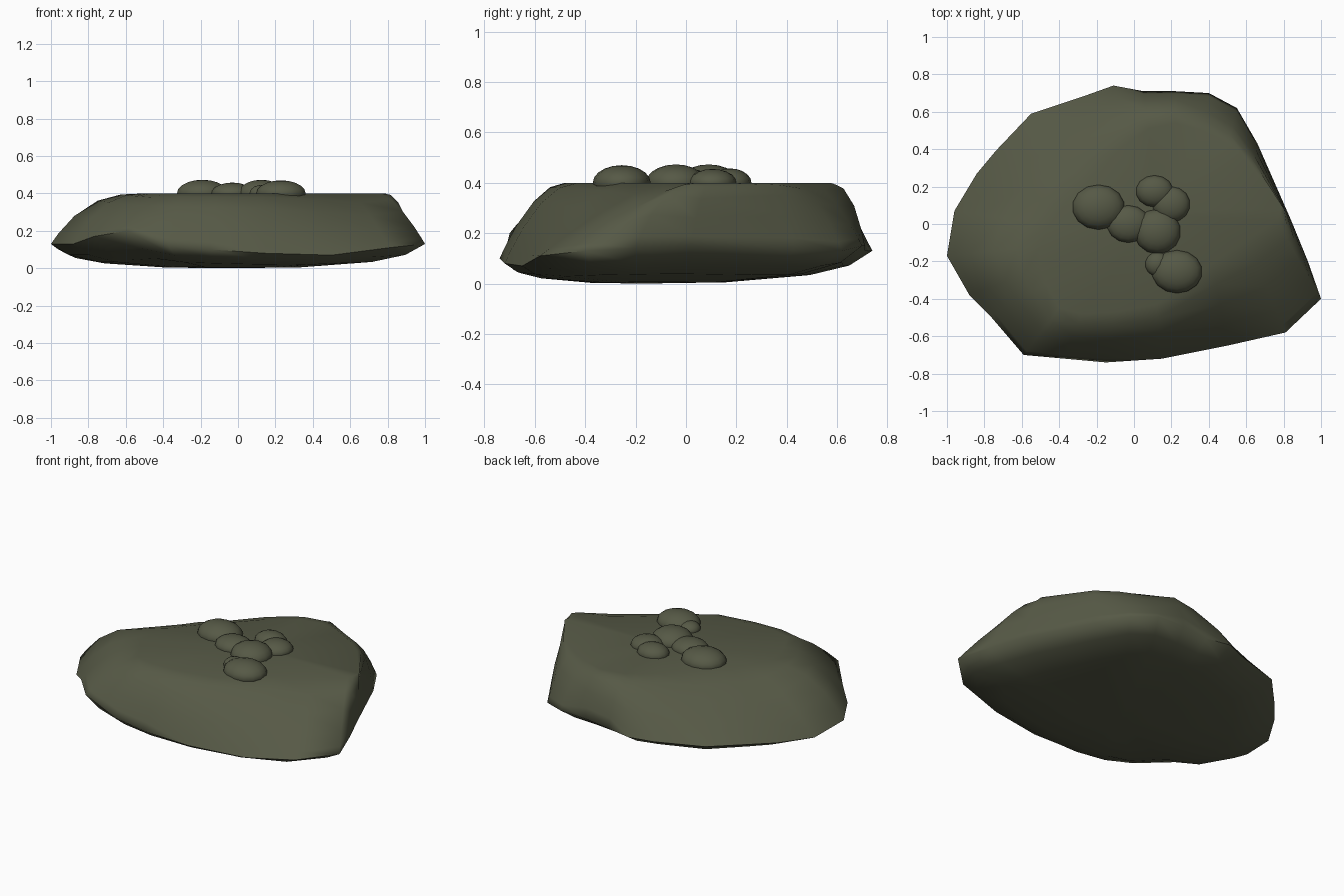
import bpy, bmesh, math
from mathutils import Vector

cube = bpy.data.objects.get("Cube")
if cube:
    bpy.data.objects.remove(cube, do_unlink=True)

moss = bpy.data.materials.new("dark olive stone")
moss.use_nodes = True
colour = (0.093, 0.1, 0.061, 1)
moss.diffuse_color = colour
moss.node_tree.nodes["Principled BSDF"].inputs["Base Color"].default_value = colour


def finish(name, bm, angle):
    """Turn a bmesh into a smooth shaded stone object."""
    bmesh.ops.recalc_face_normals(bm, faces=bm.faces)
    mesh = bpy.data.meshes.new(name)
    bm.to_mesh(mesh)
    bm.free()
    obj = bpy.data.objects.new(name, mesh)
    bpy.context.collection.objects.link(obj)
    mesh.materials.append(moss)
    bpy.ops.object.select_all(action="DESELECT")
    obj.select_set(True)
    bpy.context.view_layer.objects.active = obj
    bpy.ops.object.shade_smooth_by_angle(angle=math.radians(angle))
    return obj


# Slab outline: widest point x, y, z, plateau edge x, y above it, and how
# far the shoulder between them bulges (1 is a straight slope)
outline = [
    (1, -.4, .13, .76, .02, 1.5), (.81, -.58, .11, .6, -.09, 1.3),
    (.5, -.65, .07, .42, -.21, 1.7), (.15, -.72, .08, .12, -.43, 2),
    (-.15, -.74, .1, -.1, -.47, 2), (-.37, -.72, .12, -.28, -.48, 2),
    (-.59, -.7, .2, -.4, -.45, 1.6), (-.77, -.49, .17, -.47, -.32, 2),
    (-.88, -.38, .13, -.5, -.24, 2.5), (-1, -.17, .13, -.5, -.12, 2.8),
    (-.96, .07, .1, -.45, 0, 1.6), (-.84, .27, .11, -.38, .09, 1.4),
    (-.74, .39, .12, -.33, .15, 1.4), (-.55, .59, .13, -.26, .21, 1.3),
    (-.25, .69, .12, -.08, .4, 1.8), (-.11, .74, .13, .02, .47, 2),
    (.05, .71, .13, .08, .51, 3), (.22, .71, .15, .22, .54, 3.5),
    (.4, .7, .15, .37, .5, 1.5), (.55, .62, .13, .5, .43, 1.7),
    (.66, .43, .13, .6, .35, 2.5), (.84, .02, .15, .79, .1, 2),
    (.93, -.2, .14, .78, .05, 2.5),
]
top = .4
keel = Vector((-.05, -.18, 0))

# Underside rings as (pull to the keel, share of the widest height)
underside = [(.63, .04), (.27, .26), (.1, .55)]
# Shoulder rings as pull from the widest line to the plateau edge
shoulder = [0, .08, .25, .5, .75, 1]

# Main slab: rings following the outline, closed by flat fans
bm = bmesh.new()
rings = []
for pull, share in underside:
    ring = []
    for x, y, z, _, _, _ in outline:
        p = Vector((x, y, 0)).lerp(keel, pull)
        ring.append(bm.verts.new((p.x, p.y, z * share)))
    rings.append(ring)
for pull in shoulder:
    ring = []
    for x, y, z, edge_x, edge_y, bulge in outline:
        p = Vector((x, y, 0)).lerp(Vector((edge_x, edge_y, 0)), pull)
        rise = 1 - (1 - pull) ** bulge
        ring.append(bm.verts.new((p.x, p.y, z + (top - z) * rise)))
    rings.append(ring)
count = len(outline)
for low, high in zip(rings, rings[1:]):
    for i in range(count):
        j = (i + 1) % count
        bm.faces.new((low[i], low[j], high[j], high[i]))
for ring, spot in ((rings[0], (keel.x, keel.y, 0)), (rings[-1], (.1, .05, top))):
    centre = bm.verts.new(spot)
    for i in range(count):
        bm.faces.new((ring[i], ring[(i + 1) % count], centre))
finish("rock_slab", bm, 75)

# Rounded pebbles half sunk into the top: x, y, radius x, radius y, height
pebbles = [
    (-.19, .09, .14, .12, .073), (-.03, 0, .115, .1, .058),
    (.125, -.04, .125, .12, .073), (.23, -.255, .135, .115, .07),
    (.11, .175, .1, .085, .057), (.2, .105, .1, .095, .055),
    (.125, -.215, .065, .065, .045),
]
for number, (x, y, rx, ry, height) in enumerate(pebbles, 1):
    bm = bmesh.new()
    bmesh.ops.create_uvsphere(bm, u_segments=14, v_segments=10, radius=1)
    for v in bm.verts:
        v.co = (x + v.co.x * rx, y + v.co.y * ry, top + v.co.z * height)
    finish(f"pebble_{number}", bm, 60)
